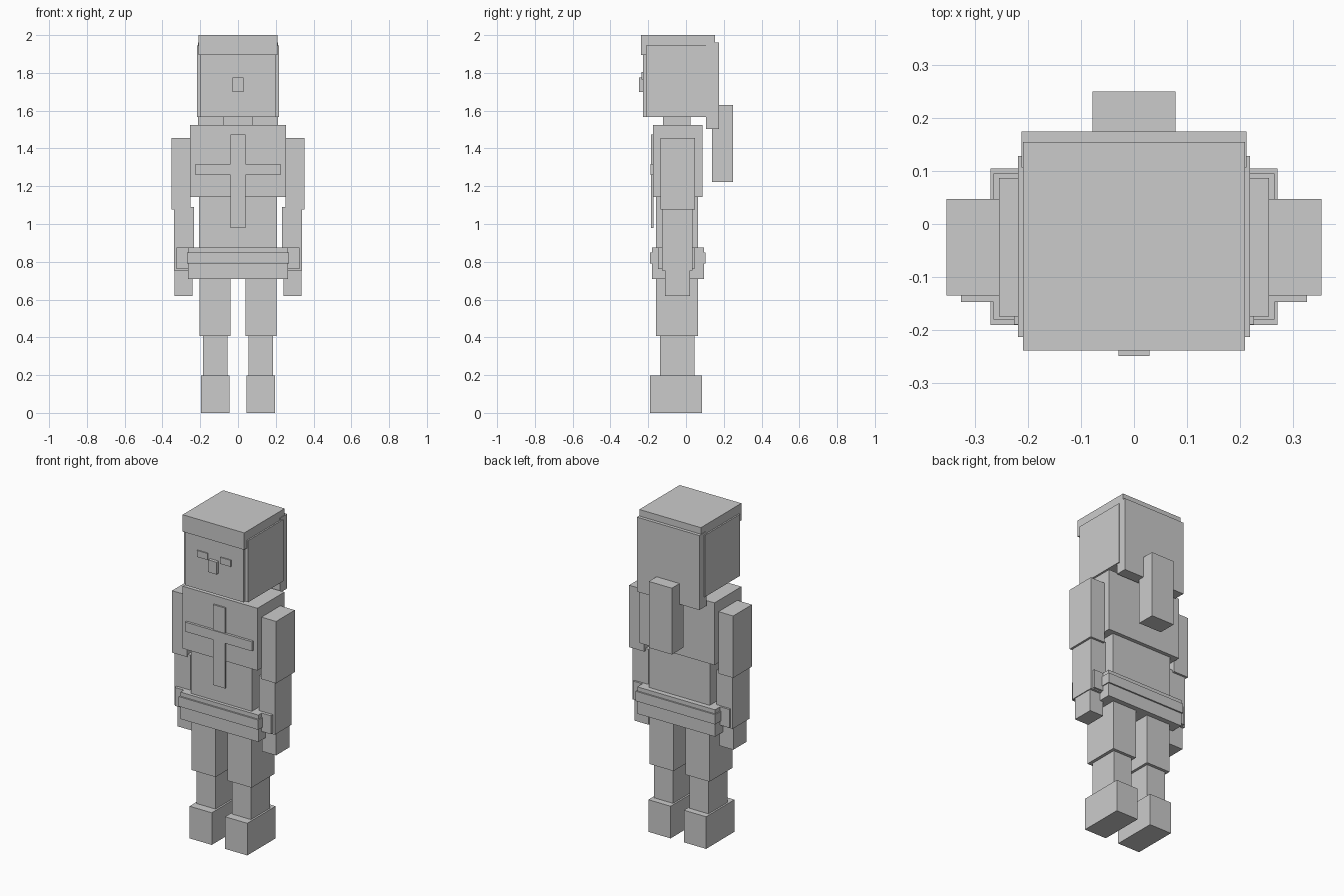
import bpy

grey = bpy.data.materials.new("plain grey")
grey.diffuse_color = (0.6, 0.6, 0.6, 1)


def box(name, x, y, z):
    """Axis-aligned box from (min, max) ranges."""
    bpy.ops.mesh.primitive_cube_add(size=1, location=[(a + b) / 2 for a, b in (x, y, z)])
    ob = bpy.context.object
    ob.name = name
    ob.scale = [b - a for a, b in (x, y, z)]
    bpy.ops.object.transform_apply(location=False, rotation=False, scale=True)
    ob.data.materials.append(grey)
    return ob


def centred(name, half, y, z):
    return box(name, (-half, half), y, z)


def pair(name, x, y, z):
    """Same box on both sides of the body."""
    box("left_" + name, x, y, z)
    box("right_" + name, (-x[1], -x[0]), y, z)


# Head and hair
centred("head", 0.198, (-0.228, 0.12), (1.567, 1.93))
centred("hair_cap", 0.209, (-0.238, 0.154), (1.896, 2.0))
centred("hair_back", 0.212, (0.106, 0.174), (1.503, 1.96))
pair("hair_side", (0.19, 0.218), (-0.213, 0.128), (1.567, 1.945))
centred("ponytail", 0.078, (0.138, 0.249), (1.223, 1.63))

# Face
pair("eye", (0.044, 0.114), (-0.235, -0.22), (1.765, 1.805))
centred("nose", 0.029, (-0.248, -0.22), (1.70, 1.775))

# Torso
centred("neck", 0.08, (-0.122, 0.025), (1.50, 1.59))
centred("chest", 0.254, (-0.174, 0.087), (1.143, 1.525))
centred("waist", 0.206, (-0.16, 0.064), (0.80, 1.16))
centred("chest_strip_upright", 0.04, (-0.184, -0.172), (0.98, 1.473))
centred("chest_strip_across", 0.226, (-0.189, -0.172), (1.26, 1.318))

# Hips and belt
centred("hips", 0.264, (-0.18, 0.095), (0.71, 0.875))
centred("belt", 0.27, (-0.19, 0.104), (0.79, 0.85))
pair("hip_pouch", (0.22, 0.326), (-0.147, 0.046), (0.762, 0.875))

# Arms
pair("upper_arm", (0.252, 0.353), (-0.135, 0.047), (1.076, 1.456))
pair("forearm", (0.232, 0.34), (-0.128, 0.034), (0.755, 1.09))
pair("hand", (0.24, 0.335), (-0.11, 0.02), (0.62, 0.77))

# Legs
pair("thigh", (0.04, 0.204), (-0.16, 0.064), (0.406, 0.73))
pair("shin", (0.056, 0.185), (-0.138, 0.046), (0.18, 0.42))
pair("boot", (0.045, 0.196), (-0.19, 0.085), (0.0, 0.197))
